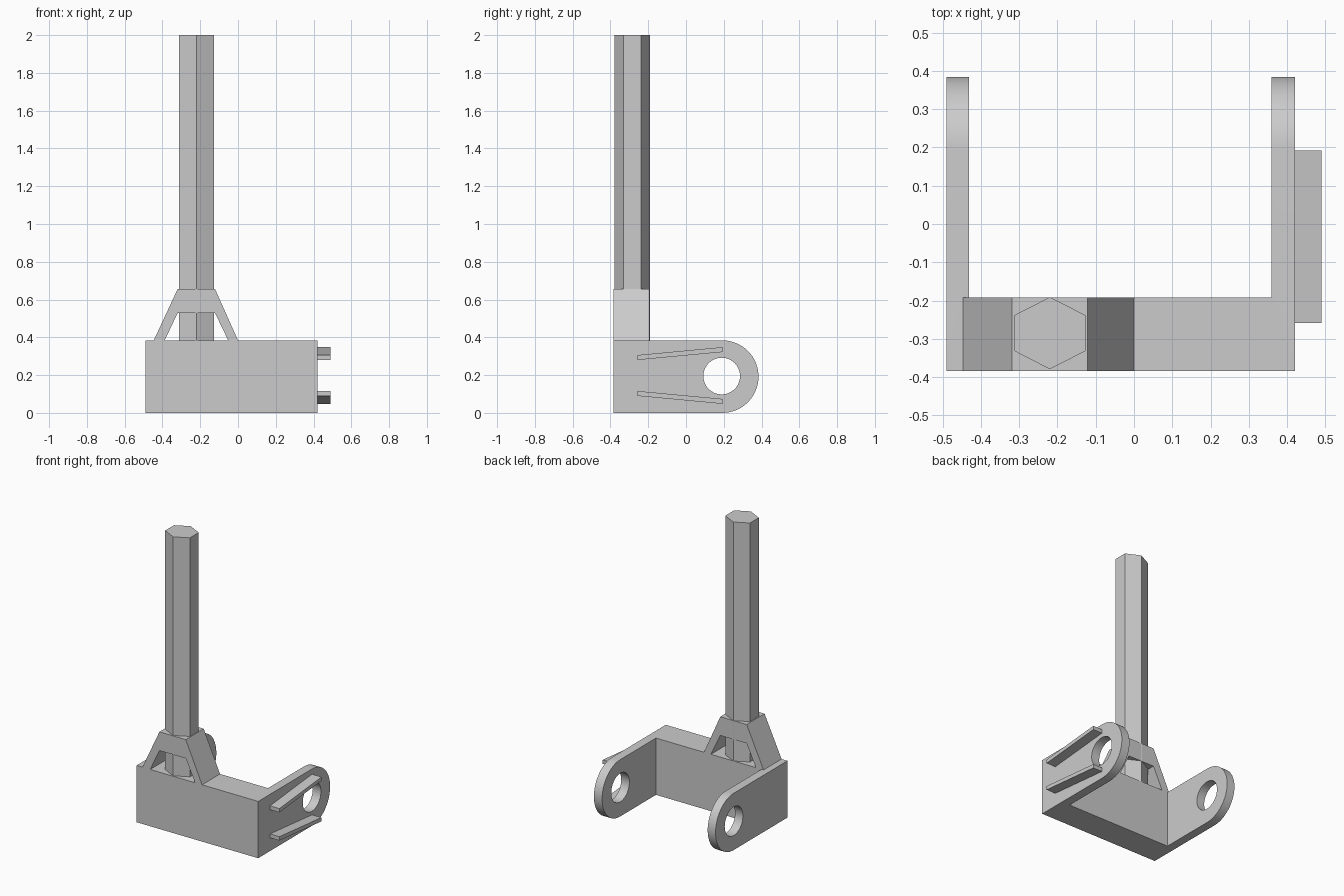
import bpy, bmesh, math
from mathutils import Vector

if "Cube" in bpy.data.objects:
    bpy.data.objects.remove(bpy.data.objects["Cube"])


def prism(name, profile, place, sweep):
    """Extrude a closed 2D profile; place maps (a, b) to 3D, sweep is the extrusion."""
    bm = bmesh.new()
    face = bm.faces.new([bm.verts.new(place(a, b)) for a, b in profile])
    out = bmesh.ops.extrude_face_region(bm, geom=[face])
    verts = [v for v in out["geom"] if isinstance(v, bmesh.types.BMVert)]
    bmesh.ops.translate(bm, verts=verts, vec=Vector(sweep))
    bmesh.ops.recalc_face_normals(bm, faces=bm.faces)
    mesh = bpy.data.meshes.new(name)
    bm.to_mesh(mesh)
    bm.free()
    obj = bpy.data.objects.new(name, mesh)
    bpy.context.collection.objects.link(obj)
    return obj


def arc(cy, cz, r, start, end, n):
    return [(cy + r * math.cos(start + (end - start) * i / n),
             cz + r * math.sin(start + (end - start) * i / n)) for i in range(n + 1)]


def cut(obj, cutter):
    cutter.hide_render = True
    mod = obj.modifiers.new("cut", 'BOOLEAN')
    mod.operation = 'DIFFERENCE'
    mod.solver = 'EXACT'
    mod.object = cutter
    bpy.context.view_layer.objects.active = obj
    bpy.ops.object.modifier_apply(modifier=mod.name)
    bpy.data.objects.remove(cutter)


def side(x):
    return lambda y, z: (x, y, z)


# U-shaped frame: rounded side profile swept across, hollowed between the arms
FRONT, R = -0.384, 0.192
frame = prism("frame", [(FRONT, 0)] + arc(R, R, R, -math.pi / 2, math.pi / 2, 32)
              + [(FRONT, 2 * R)], side(-0.49), (0.91, 0, 0))
cut(frame, prism("gap_cutter", [(-0.192, -0.1), (0.6, -0.1), (0.6, 0.6), (-0.192, 0.6)],
                 side(-0.431), (0.79, 0, 0)))
# Round holes through both arms
cut(frame, prism("hole_cutter", arc(R - 0.003, R + 0.003, 0.097, 0, 2 * math.pi, 48)[:-1],
                 side(-0.7), (1.4, 0, 0)))
bpy.ops.object.select_all(action='DESELECT')
frame.select_set(True)
bpy.context.view_layer.objects.active = frame
bpy.ops.object.shade_smooth_by_angle(angle=math.radians(30))

# Pair of tapering-apart rails on the right arm, mirrored about mid height
rail = [(-0.258, 0.280), (0.192, 0.322), (0.192, 0.348), (-0.258, 0.306)]
prism("upper_rail", rail, side(0.42), (0.07, 0, 0))
prism("lower_rail", [(y, 0.396 - z) for y, z in rail], side(0.42), (0.07, 0, 0))

# Open trapezoid bracket at the foot of the post
prism("post_bracket",
      [(-0.446, 2 * R), (-0.319, 0.657), (-0.122, 0.657), (0.0, 2 * R),
       (-0.052, 2 * R), (-0.122, 0.53), (-0.319, 0.53), (-0.388, 2 * R)],
      lambda x, z: (x, FRONT, z), (0, 0.192, 0))

# Hexagonal post
hexagon = [(-0.22, -0.191), (-0.127, -0.238), (-0.127, -0.332),
           (-0.22, -0.379), (-0.312, -0.332), (-0.312, -0.238)]
prism("post", hexagon, lambda x, y: (x, y, 2 * R), (0, 0, 2.0 - 2 * R))
